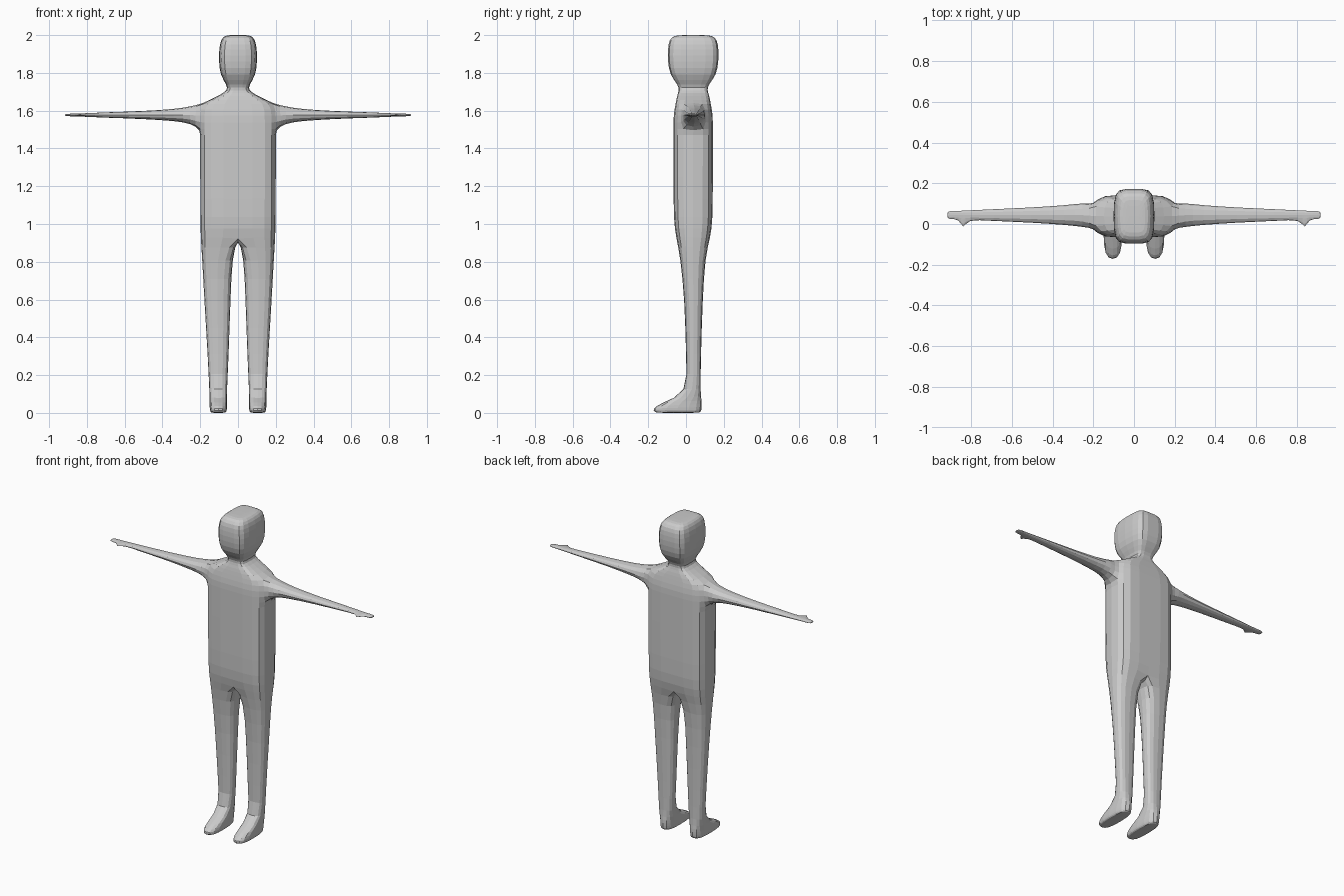
import bpy, bmesh

if "Cube" in bpy.data.objects:
    bpy.data.objects.remove(bpy.data.objects["Cube"])

CY = 0.038            # depth centre of the trunk
bm = bmesh.new()

# trunk, neck and head rows from hip to crown: z, half width, half depth
TRUNK = [(.93, .197, .09), (1.02, .199, .103), (1.25, .2, .104), (1.44, .2, .104),
         (1.50, .2, .104), (1.575, .2, .104), (1.637, .19, .093), (1.678, .105, .085),
         (1.708, .056, .075), (1.735, .06, .08), (1.79, .093, .122), (1.86, .101, .134),
         (1.925, .1, .134), (1.975, .09, .126), (1.997, .07, .1), (2.0, .04, .06)]
ARM_ROWS = (4, 5, 6)  # rows that border the arm opening

# leg and foot rings: centre x, half width, centre y, half depth, z front, z back
LEG = [(.11, .08, .036, .066, .82, .82), (.109, .069, .04, .048, .6, .6),
       (.105, .055, .04, .039, .3, .3), (.105, .046, .04, .036, .11, .11),
       (.104, .046, -.025, .108, .05, .065), (.104, .046, -.046, .129, .022, .03),
       (.104, .042, -.044, .123, .004, .004), (.104, .03, -.042, .1, 0, 0)]

# arm and hand rings: x, half height, half depth, thumb offset
ARM = [(.25, .046, .06, 0), (.33, .032, .05, 0), (.5, .021, .038, 0), (.7, .014, .029, 0),
       (.815, .009, .023, 0), (.838, .008, .022, .062), (.86, .008, .021, 0),
       (.905, .006, .021, 0), (.917, .004, .013, 0)]


def bridge(a, b, closed=True, skip=()):
    n = len(a)
    for i in range(n if closed else n - 1):
        if i not in skip:
            j = (i + 1) % n
            bm.faces.new((a[i], a[j], b[j], b[i]))


def build_half(s):
    def V(x, y, z):
        return bm.verts.new((s * x, y, z))

    # trunk and head
    rows = []
    for z, w, d in TRUNK:
        e, k = .78 * w, .58 * d
        rows.append([V(x, CY + y, z) for x, y in
                     ((0, -d), (e, -d), (w, -k), (w, k), (e, d), (0, d))])
    for i in range(len(rows) - 1):
        bridge(rows[i], rows[i + 1], False, (2,) if i in ARM_ROWS[:2] else ())
    bm.faces.new(rows[-1])

    # leg and foot
    prev = rows[0] + [V(0, CY + .04, .93), V(0, CY - .04, .93)]
    for cx, w, cy, d, zf, zb in LEG:
        ring = []
        for u, v in ((-.55, -1), (.55, -1), (1, -.55), (1, .55),
                     (.55, 1), (-.55, 1), (-1, .55), (-1, -.55)):
            ring.append(V(cx + u * w, cy + v * d, zf + (zb - zf) * (v + 1) / 2))
        bridge(prev, ring)
        prev = ring
    bm.faces.new(prev)

    # arm and hand with thumb
    lo, mid, hi = (rows[i] for i in ARM_ROWS)
    prev = [lo[2], lo[3], mid[3], hi[3], hi[2], mid[2]]
    for x, h, d, thumb in ARM:
        zc, cy = 1.577, .044
        ring = [V(x, cy + v * d, zc + u * h) for u, v in
                ((-1, -.6), (-1, .6), (0, 1.1), (1, .6), (1, -.6))]
        ring.append(V(x, cy - 1.1 * d - thumb, zc))
        bridge(prev, ring)
        prev = ring
    bm.faces.new(prev)


for side in (1, -1):
    build_half(side)
bmesh.ops.remove_doubles(bm, verts=bm.verts[:], dist=1e-5)
bmesh.ops.recalc_face_normals(bm, faces=bm.faces[:])

mesh = bpy.data.meshes.new("human_body")
bm.to_mesh(mesh)
bm.free()
body = bpy.data.objects.new("human_body", mesh)
bpy.context.collection.objects.link(body)

# one level of rounding, faces left flat
sub = body.modifiers.new("rounding", 'SUBSURF')
sub.levels = sub.render_levels = 1
sub.use_limit_surface = False
